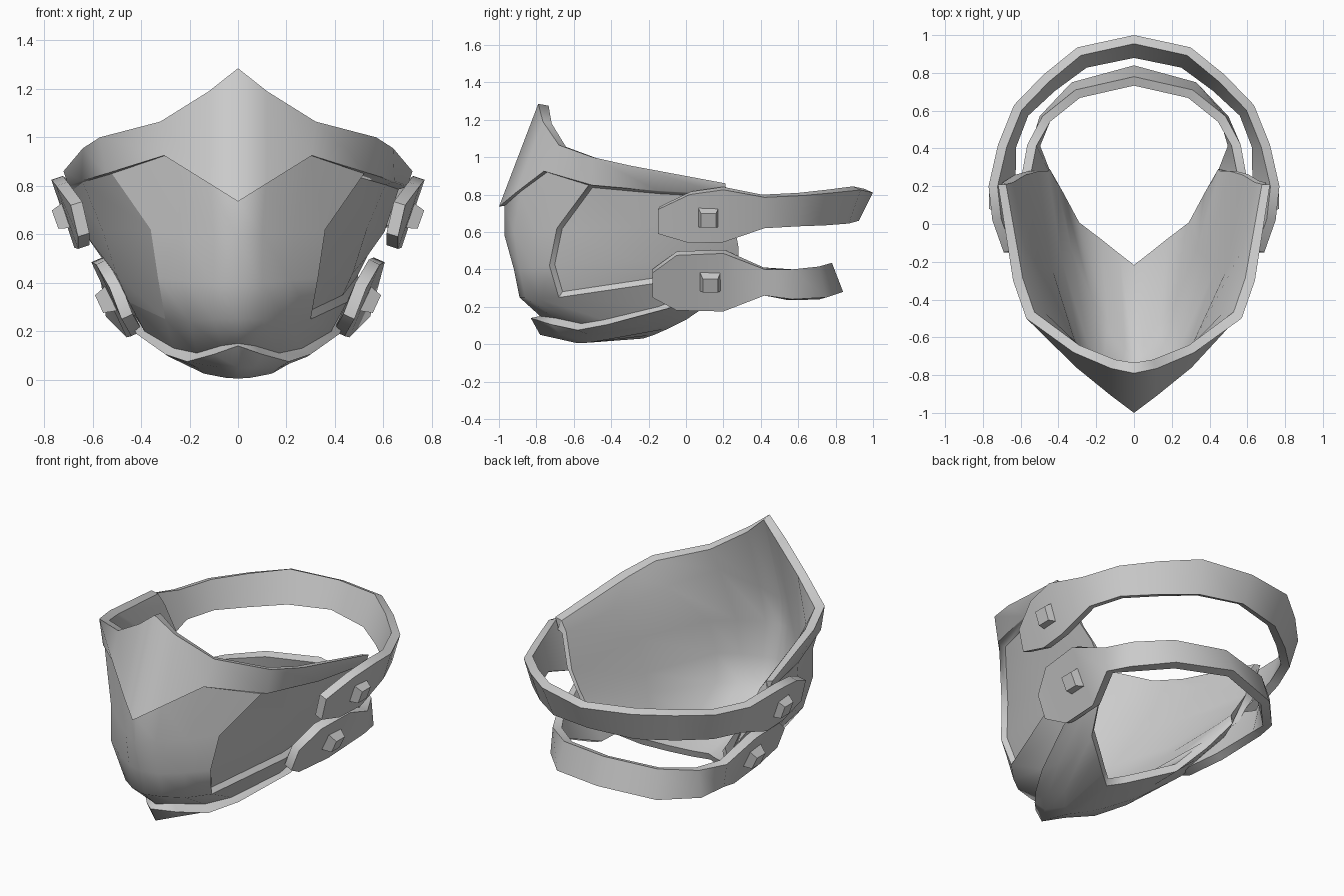
import bpy, bmesh, math
from mathutils import Vector

if "Cube" in bpy.data.objects:
    bpy.data.objects.remove(bpy.data.objects["Cube"])

grey = bpy.data.materials.new("plain_grey")
grey.diffuse_color = (0.6, 0.6, 0.6, 1)
grey.use_nodes = True
grey.node_tree.nodes["Principled BSDF"].inputs["Base Color"].default_value = grey.diffuse_color


def flip(p):
    return (-p[0], p[1], p[2])


def both_sides(row):
    return [flip(p) for p in row[:0:-1]] + row


def add_grid(bm, rows, inward=False):
    """Quads through rows of points; returns the vertices and faces by row."""
    grid = [[bm.verts.new(p) for p in row] for row in rows]
    faces = []
    for a, b in zip(grid, grid[1:]):
        line = []
        for c in range(len(a) - 1):
            quad = (a[c], b[c], b[c + 1], a[c + 1])
            line.append(bm.faces.new(quad[::-1] if inward else quad))
        faces.append(line)
    return grid, faces


def finish(name, bm, thickness=0, angle=40):
    me = bpy.data.meshes.new(name)
    bm.to_mesh(me)
    bm.free()
    me.materials.append(grey)
    ob = bpy.data.objects.new(name, me)
    bpy.context.collection.objects.link(ob)
    bpy.ops.object.select_all(action='DESELECT')
    ob.select_set(True)
    bpy.context.view_layer.objects.active = ob
    if thickness:
        m = ob.modifiers.new("thickness", 'SOLIDIFY')
        m.thickness = thickness
        m.offset = -1
        bpy.ops.object.modifier_apply(modifier=m.name)
    bpy.ops.object.shade_smooth_by_angle(angle=math.radians(angle))
    return ob


# Mask body: half rows from the centre line to the rear edge
brow = [
    [(0, -.79, 1.285), (.12, -.765, 1.19), (.32, -.68, 1.065), (.57, -.50, 1.0), (.64, -.30, .955), (.72, .21, .86)],
    [(0, -1.0, .735), (.12, -.91, .81), (.305, -.76, .925), (.545, -.50, .85), (.645, -.15, .82), (.70, .21, .80)],
]
face = [
    [(0, -.97, .74), (.115, -.885, .815), (.30, -.735, .925), (.52, -.52, .85), (.64, -.15, .815), (.695, .22, .795)],
    [(0, -.97, .58), (.10, -.92, .60), (.23, -.81, .61), (.36, -.69, .62), (.56, -.25, .62), (.63, .26, .60)],
    [(0, -.92, .40), (.10, -.89, .40), (.22, -.82, .41), (.33, -.73, .42), (.50, -.25, .43), (.56, .28, .50)],
    [(0, -.89, .25), (.10, -.86, .25), (.20, -.78, .24), (.30, -.68, .25), (.45, -.2, .32), (.51, .28, .40)],
    [(0, -.78, .15), (.07, -.70, .14), (.17, -.56, .11), (.265, -.44, .13), (.385, -.15, .20), (.455, .22, .34)],
]
chin = [
    [(0, -.83, .14), (.10, -.72, .105), (.21, -.58, .075), (.30, -.42, .105), (.42, -.10, .19), (.47, .20, .32)],
    [(0, -.78, .05), (.07, -.67, .05), (.17, -.52, .05), (.285, -.30, .095), (.41, -.02, .205), (.465, .23, .33)],
    [(0, -.58, .005), (.05, -.52, .008), (.14, -.42, .025), (.27, -.17, .10), (.40, .06, .22), (.462, .26, .345)],
    [(0, -.23, .03), (.08, -.17, .05), (.18, -.09, .085), (.30, 0, .13), (.385, .16, .24), (.455, .29, .36)],
]
# Inner lining: push each column inward, the lower rows also upward
push = [(0, .065), (-.025, .055), (-.035, .045), (-.05, .04), (-.06, .015), (-.05, 0)]


def lining(row, side, up):
    return both_sides([(max(p[0] + d[0] * side, 0), p[1] + d[1] * side, p[2] + up)
                       for p, d in zip(row, push)])


bm = bmesh.new()
outer, faces = add_grid(bm, [both_sides(r) for r in brow + face + chin])
inner, _ = add_grid(bm, [lining(brow[0], .85, -.01)] + [lining(r, 1.1, 0) for r in face[:3]]
                    + [lining(face[3], 1.1, .02), lining(face[4], .9, .03),
                       lining(chin[3], .2, .04)], inward=True)
for o, i, top in ((outer[0], inner[0], True), (outer[-1], inner[-1], False)):
    for c in range(len(o) - 1):
        quad = (o[c], o[c + 1], i[c + 1], i[c])
        bm.faces.new(quad if top else quad[::-1])
# Sunken cheek panels
for cols in ((0, 1), (8, 9)):
    bmesh.ops.inset_region(bm, faces=[faces[r][c] for r in (2, 3, 4) for c in cols],
                           thickness=.02, depth=-.028, use_boundary=False, use_even_offset=True)
# Rear edges
rear = bmesh.ops.holes_fill(bm, edges=[e for e in bm.edges if e.is_boundary], sides=0)["faces"]
bmesh.ops.triangulate(bm, faces=rear)
mask = finish("mask_body", bm, angle=47)
# Keep the nose ridge soft
for e in mask.data.edges:
    if all(abs(mask.data.vertices[v].co.x) < 1e-4 for v in e.vertices):
        e.use_edge_sharp = False


# Head straps, each with flared side plates: top edge and bottom edge
def strap(name, top, bottom):
    bm = bmesh.new()
    add_grid(bm, [r + [flip(p) for p in r[-2::-1]] for r in (top, bottom)])
    finish(name, bm, 0.05, 55)


strap("upper_strap",
      [(.69, -.15, .72), (.75, .02, .80), (.77, .20, .825), (.72, .42, .785), (.635, .63, .795),
       (.48, .79, .81), (.30, .935, .825), (0, 1.0, .81)],
      [(.66, -.15, .59), (.66, .02, .54), (.675, .20, .545), (.67, .42, .62), (.60, .60, .63),
       (.45, .74, .635), (.27, .87, .645), (0, .925, .66)])
strap("lower_strap",
      [(.53, -.18, .38), (.585, -.05, .475), (.605, .20, .485), (.565, .42, .40), (.485, .57, .40),
       (.31, .71, .415), (0, .78, .435)],
      [(.48, -.18, .25), (.44, -.05, .18), (.46, .20, .175), (.545, .42, .26), (.50, .57, .24),
       (.33, .75, .25), (0, .84, .28)])


# Square tapered studs on the strap plates
def stud(name, centre, normal):
    for side, label in ((1, "right"), (-1, "left")):
        n = Vector((side * normal[0], 0, normal[1])).normalized()
        u = Vector((0, 1, 0))
        v = n.cross(u)
        base = Vector((side * centre[0], centre[1], centre[2]))
        bm = bmesh.new()
        rings = [[bm.verts.new(base + n * h + u * a * s + v * b * s)
                  for a, b in ((-1, -1), (1, -1), (1, 1), (-1, 1))]
                 for h, s in ((-.02, .058), (.042, .04))]
        bm.faces.new(rings[0])
        bm.faces.new(rings[1])
        for i in range(4):
            j = (i + 1) % 4
            bm.faces.new((rings[0][i], rings[0][j], rings[1][j], rings[1][i]))
        bmesh.ops.recalc_face_normals(bm, faces=bm.faces)
        finish(label + "_" + name, bm, angle=20)


stud("upper_stud", (.715, .12, .675), (.94, -.34))
stud("lower_stud", (.535, .13, .33), (.9, -.42))
